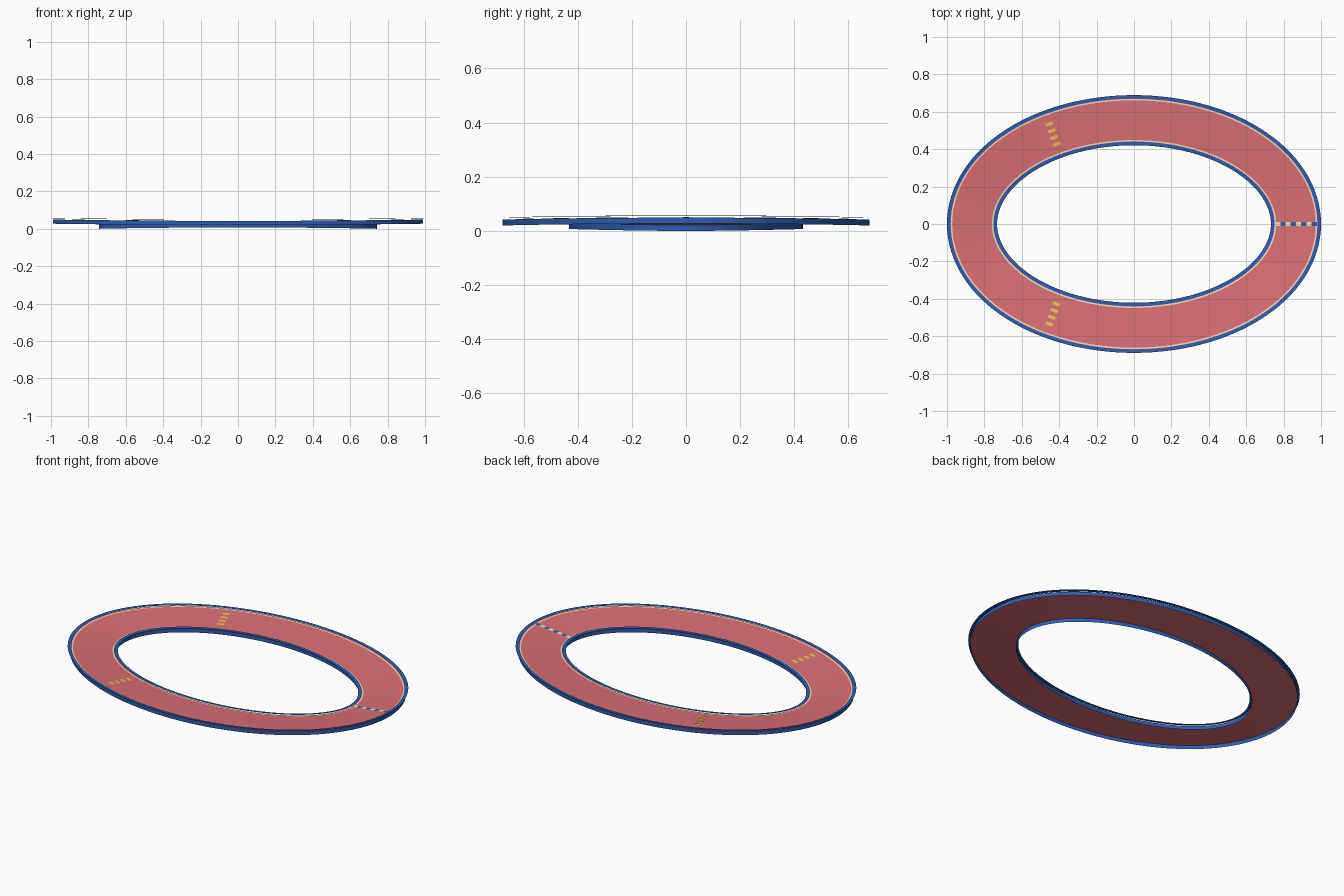
import bpy, math

if "Cube" in bpy.data.objects:
    bpy.data.objects.remove(bpy.data.objects["Cube"])

A, B = 0.866, 0.555      # centre-line half axes
HALF = 0.123             # half road width
N = 128                  # steps around the lap
SKIRT = 0.022            # depth of side walls


def mat(name, rgb):
    m = bpy.data.materials.new(name)
    m.diffuse_color = (*rgb, 1)
    m.use_nodes = True
    m.node_tree.nodes["Principled BSDF"].inputs["Base Color"].default_value = m.diffuse_color
    return m


RED = mat("road_red", (0.70, 0.16, 0.18))
BLUE = mat("edge_blue", (0.03, 0.11, 0.42))
CREAM = mat("line_cream", (0.88, 0.72, 0.52))
NAVY = mat("check_navy", (0.04, 0.12, 0.40))
YELLOW = mat("marker_yellow", (0.85, 0.55, 0.08))


def point(t, off, lift=0.0, along=0.0):
    """Point on the banked road: offset outward, lifted, shifted along the lap."""
    c, s = math.cos(t), math.sin(t)
    nx, ny = B * c, A * s
    l = math.hypot(nx, ny)
    nx, ny = nx / l, ny / l
    bank = 0.0065 + 0.007 * c * c          # steeper in the tight bends
    z = 0.0355 + bank * off / HALF + lift
    return (A * c + nx * off - ny * along, B * s + ny * off + nx * along, z)


def build(name, verts, faces, material):
    me = bpy.data.meshes.new(name)
    me.from_pydata(verts, [], faces)
    me.materials.append(material)
    ob = bpy.data.objects.new(name, me)
    bpy.context.collection.objects.link(ob)
    bpy.context.view_layer.objects.active = ob
    ob.select_set(True)
    bpy.ops.object.shade_smooth_by_angle(angle=math.radians(30))
    ob.select_set(False)
    return ob


def ribbon(name, start, end, material):
    """Closed strip around the lap between two (offset, lift) profile points."""
    verts, faces = [], []
    for i in range(N):
        t = 2 * math.pi * i / N
        verts += [point(t, *start), point(t, *end)]
        a, b = 2 * i, 2 * ((i + 1) % N)
        faces.append((a, a + 1, b + 1, b))
    return build(name, verts, faces, material)


def patches(name, t, offsets, width, length, lift, material):
    """Row of small painted rectangles across the road."""
    verts, faces = [], []
    for o in offsets:
        k = len(verts)
        for do, da in ((-1, -1), (1, -1), (1, 1), (-1, 1)):
            verts.append(point(t, o + do * width / 2, lift, da * length / 2))
        faces.append((k, k + 1, k + 2, k + 3))
    return build(name, verts, faces, material)


# Road surface
ribbon("road_surface", (HALF, 0), (-HALF, 0), RED).data.flip_normals()

# Side walls, edge lines and floating rails
for side, label in ((1, "outer"), (-1, "inner")):
    e = side * HALF
    parts = [
        ribbon(label + "_wall", (e, -SKIRT), (e, 0), BLUE),
        ribbon(label + "_edge_line", (side * 0.106, 0.002), (side * 0.114, 0.002), CREAM),
        ribbon(label + "_rail", (side * 0.115, 0.007), (side * 0.134, 0.007), BLUE),
    ]
    # Outward-facing normals
    if side > 0:
        parts[0].data.flip_normals()
    else:
        parts[1].data.flip_normals()
        parts[2].data.flip_normals()

# Chequered start line
cell = 0.028
cells = [(i - 3.5) * cell for i in range(8)]
patches("start_line_light", 0, cells[0::2], cell, 0.022, 0.003, CREAM)
patches("start_line_dark", 0, cells[1::2], cell, 0.022, 0.003, NAVY)

# Sector markers
for n, deg in enumerate((120, 240), 1):
    patches(f"sector_marker_{n}", math.radians(deg),
            [(i - 1.5) * 0.038 for i in range(4)], 0.017, 0.04, 0.003, YELLOW)
